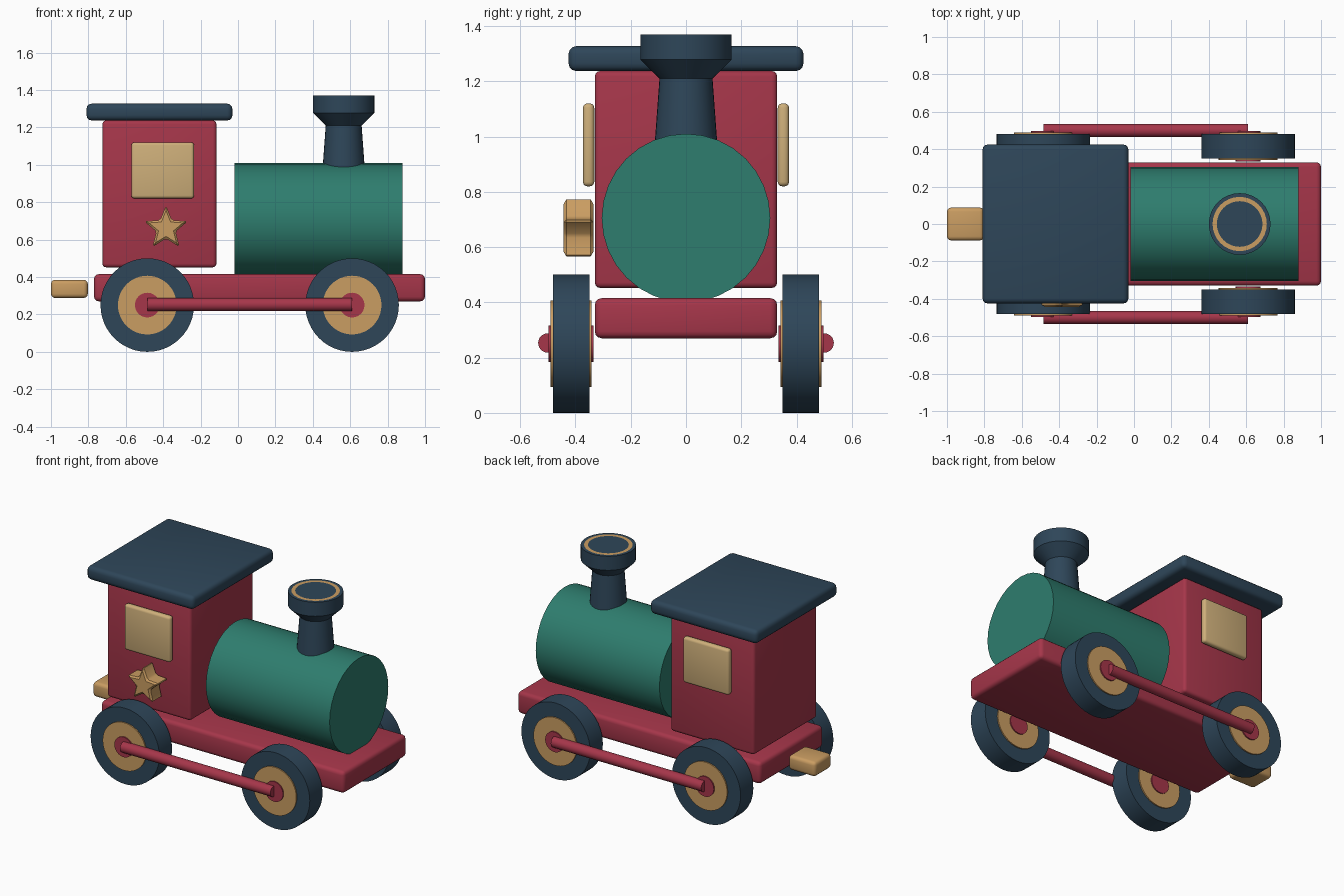
import bpy
import bmesh
from math import sin, cos, pi, radians
from mathutils import Matrix, Vector

cube = bpy.data.objects.get("Cube")
if cube:
    bpy.data.objects.remove(cube, do_unlink=True)


def make_material(name, rgb):
    linear = [((c / 255 + 0.055) / 1.055) ** 2.4 for c in rgb] + [1]
    m = bpy.data.materials.new(name)
    m.use_nodes = True
    m.diffuse_color = linear
    m.node_tree.nodes["Principled BSDF"].inputs["Base Color"].default_value = linear
    return m


red = make_material("red paint", (166, 54, 74))
navy = make_material("navy paint", (46, 70, 89))
green = make_material("green paint", (46, 125, 110))
wood = make_material("warm wood", (202, 157, 98))
pane = make_material("pale wood", (206, 175, 122))


def finish(name, bm, *mats):
    bmesh.ops.recalc_face_normals(bm, faces=bm.faces)
    mesh = bpy.data.meshes.new(name)
    bm.to_mesh(mesh)
    bm.free()
    obj = bpy.data.objects.new(name, mesh)
    bpy.context.collection.objects.link(obj)
    for m in mats:
        mesh.materials.append(m)
    bpy.ops.object.select_all(action='DESELECT')
    obj.select_set(True)
    bpy.context.view_layer.objects.active = obj
    bpy.ops.object.shade_smooth_by_angle(angle=radians(35))
    return obj


def soften(bm, width):
    bmesh.ops.bevel(bm, geom=bm.edges[:], offset=width, segments=3,
                    profile=0.5, affect='EDGES', clamp_overlap=True)


def box(name, x, y, z, mat, bevel):
    """Rounded box from (min, max) ranges."""
    bm = bmesh.new()
    bmesh.ops.create_cube(bm, size=1)
    ranges = (x, y, z)
    bmesh.ops.scale(bm, vec=[b - a for a, b in ranges], verts=bm.verts)
    bmesh.ops.translate(bm, vec=[(a + b) / 2 for a, b in ranges], verts=bm.verts)
    soften(bm, bevel)
    return finish(name, bm, mat)


def cylinder(name, start, end, radius, mat, sides):
    start, end = Vector(start), Vector(end)
    axis = end - start
    bm = bmesh.new()
    turn = axis.to_track_quat('Z', 'Y').to_matrix().to_4x4()
    bmesh.ops.create_cone(bm, cap_ends=True, segments=sides, radius1=radius,
                          radius2=radius, depth=axis.length,
                          matrix=Matrix.Translation((start + end) / 2) @ turn)
    return finish(name, bm, mat)


# Body
box("chassis", (-0.77, 1.0), (-0.33, 0.33), (0.27, 0.415), red, 0.025)
box("cab", (-0.725, -0.115), (-0.33, 0.33), (0.452, 1.237), red, 0.02)
box("roof", (-0.81, -0.03), (-0.425, 0.425), (1.237, 1.327), navy, 0.028)
box("coupler", (-1.0, -0.803), (-0.088, 0.088), (0.288, 0.385), wood, 0.022)
cylinder("boiler", (-0.02, 0, 0.705), (0.88, 0, 0.705), 0.305, green, 32)

# Funnel: turned profile with a wooden ring set into the flat top
profile = [(0.115, 0.95), (0.096, 1.21), (0.165, 1.278), (0.165, 1.37),
           (0.145, 1.37), (0.122, 1.37)]
sides = 32
bm = bmesh.new()
rings = [[bm.verts.new((0.565 + r * cos(2 * pi * i / sides),
                        r * sin(2 * pi * i / sides), z)) for i in range(sides)]
         for r, z in profile]
for k in range(len(rings) - 1):
    for i in range(sides):
        j = (i + 1) % sides
        face = bm.faces.new((rings[k][i], rings[k][j], rings[k + 1][j], rings[k + 1][i]))
        face.material_index = 1 if k == len(rings) - 2 else 0
bm.faces.new(rings[0][::-1])
bm.faces.new(rings[-1])
finish("funnel", bm, navy, wood)

# Star on the right side of the cab
bm = bmesh.new()
points = []
for i in range(10):
    r = 0.054 if i % 2 else 0.122
    a = pi / 2 + i * pi / 5
    points.append(bm.verts.new((-0.385 + r * cos(a), -0.335, 0.66 + r * sin(a))))
base = bm.faces.new(points)
out = bmesh.ops.extrude_face_region(bm, geom=[base])
bmesh.ops.translate(bm, vec=(0, -0.108, 0),
                    verts=[v for v in out["geom"] if isinstance(v, bmesh.types.BMVert)])
bmesh.ops.recalc_face_normals(bm, faces=bm.faces)
bmesh.ops.bevel(bm, geom=bm.edges[:], offset=0.01, segments=1,
                affect='EDGES', clamp_overlap=True)
finish("star", bm, wood)

# Windows, wheels and connecting rods on both sides
wheel_x = {"rear": -0.485, "front": 0.61}
for side, s in (("right", -1), ("left", 1)):
    box(f"{side}_window", (-0.57, -0.235), sorted((s * 0.332, s * 0.373)),
        (0.82, 1.12), pane, 0.016)
    for end, x in wheel_x.items():
        for part, r, y0, y1, mat in (("tyre", 0.25, 0.35, 0.482, navy),
                                     ("wheel_disc", 0.157, 0.342, 0.49, wood),
                                     ("hub", 0.066, 0.335, 0.498, red)):
            cylinder(f"{side}_{end}_{part}", (x, s * y0, 0.25), (x, s * y1, 0.25),
                     r, mat, 48)
    cylinder(f"{side}_connecting_rod", (wheel_x["rear"], s * 0.5, 0.253),
             (wheel_x["front"], s * 0.5, 0.253), 0.035, red, 24)
